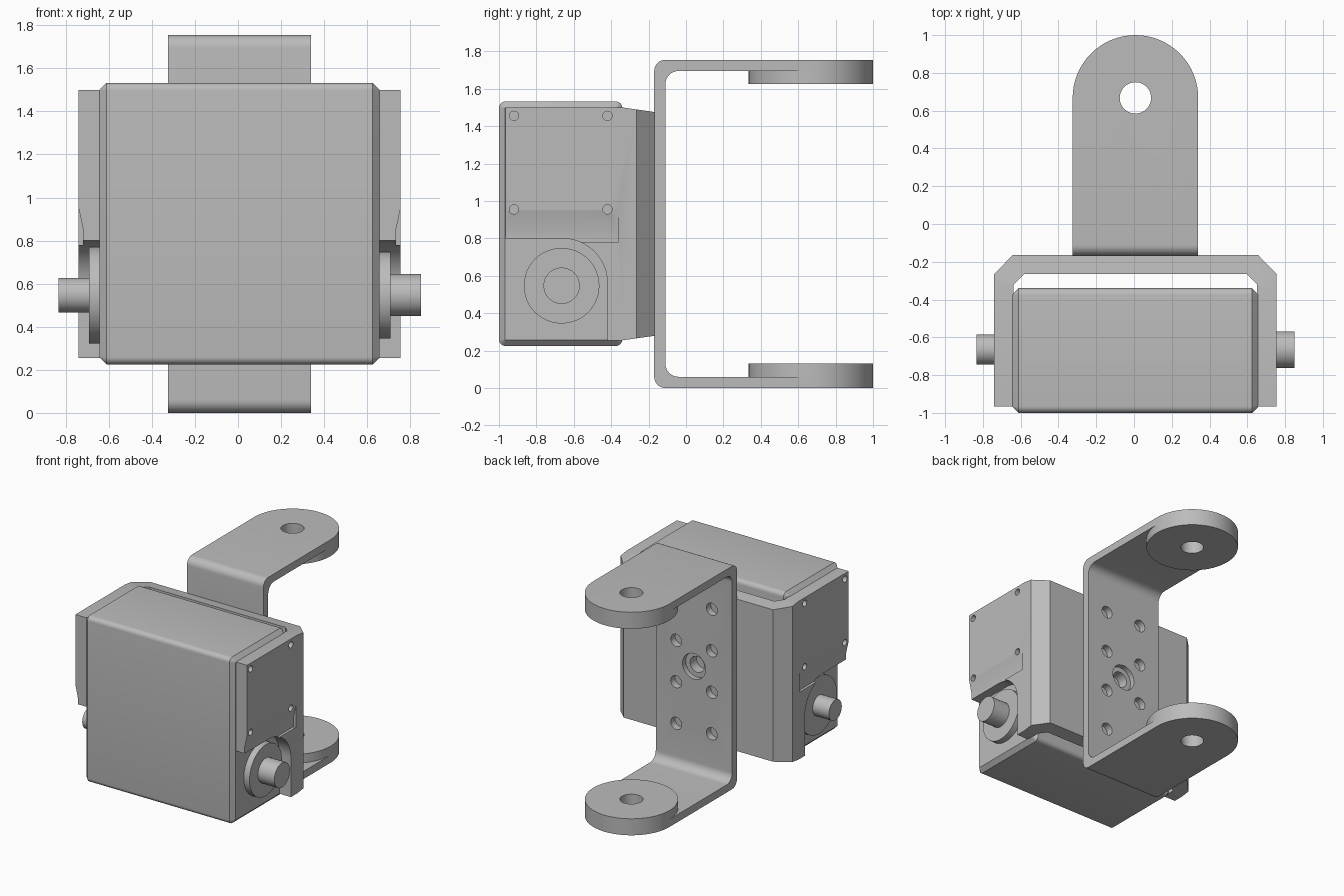
import bpy, bmesh
from math import sin, cos, pi, radians

cube = bpy.data.objects.get("Cube")
if cube:
    bpy.data.objects.remove(cube, do_unlink=True)

grey = bpy.data.materials.new("plain grey")
grey.use_nodes = True
COLOUR = (0.5, 0.5, 0.5, 1)
grey.diffuse_color = COLOUR
grey.node_tree.nodes["Principled BSDF"].inputs["Base Color"].default_value = COLOUR

CX, CZ = 0.0075, 0.8775      # symmetry centre
AXLE_Y, AXLE_Z = -0.665, 0.547


def arc(u, v, r, start, end, n=12):
    """Points on an arc, angles in degrees."""
    angles = [radians(start + (end - start) * i / n) for i in range(n + 1)]
    return [(u + r * cos(a), v + r * sin(a)) for a in angles]


def prism(name, axis, points, low, high):
    """Extrude a 2D outline along an axis: x takes (y,z), y takes (x,z), z takes (x,y)."""
    place = {"x": lambda u, v, w: (w, u, v),
             "y": lambda u, v, w: (u, w, v),
             "z": lambda u, v, w: (u, v, w)}[axis]
    bm = bmesh.new()
    rings = [[bm.verts.new(place(u, v, w)) for u, v in points] for w in (low, high)]
    n = len(points)
    for ring in rings:
        bm.faces.new(ring)
    for i in range(n):
        j = (i + 1) % n
        bm.faces.new((rings[0][i], rings[0][j], rings[1][j], rings[1][i]))
    bmesh.ops.recalc_face_normals(bm, faces=bm.faces)
    mesh = bpy.data.meshes.new(name)
    bm.to_mesh(mesh)
    bm.free()
    mesh.materials.append(grey)
    ob = bpy.data.objects.new(name, mesh)
    bpy.context.collection.objects.link(ob)
    return ob


def cylinder(name, axis, u, v, r, low, high, n=48):
    return prism(name, axis, arc(u, v, r, 0, 360, n)[:-1], low, high)


def activate(ob):
    bpy.ops.object.select_all(action="DESELECT")
    ob.select_set(True)
    bpy.context.view_layer.objects.active = ob


def combine(ob, tool, operation="DIFFERENCE"):
    """Apply a boolean and discard the tool."""
    activate(ob)
    mod = ob.modifiers.new("cut", "BOOLEAN")
    mod.operation, mod.object, mod.solver = operation, tool, "EXACT"
    bpy.ops.object.modifier_apply(modifier=mod.name)
    bpy.data.objects.remove(tool, do_unlink=True)


# Motor body: rounded along x, chamfered ends
R = 0.035
outline = (arc(-1 + R, 0.225 + R, R, 180, 270, 6) + arc(-0.34 - R, 0.225 + R, R, 270, 360, 6)
           + arc(-0.34 - R, 1.532 - R, R, 0, 90, 6) + arc(-1 + R, 1.532 - R, R, 90, 180, 6))
body = prism("motor_body", "x", outline, CX - 0.65, CX + 0.65)
activate(body)
bevel = body.modifiers.new("end chamfer", "BEVEL")
bevel.width, bevel.segments, bevel.limit_method = 0.032, 1, "ANGLE"
bevel.angle_limit = radians(60)
bpy.ops.object.modifier_apply(modifier=bevel.name)

# Housing: U-shaped plan trimmed by the side outline with its axle notch
half = [(0.7475, -0.965), (0.7475, -0.265), (0.65, -0.165)]
inner = [(0.59, -0.265), (0.645, -0.32), (0.645, -0.965)]
plan = half + [(-x, y) for x, y in reversed(half)]
plan += [(-x, y) for x, y in reversed(inner)] + inner
housing = prism("housing", "z", [(x + CX, y) for x, y in plan], 0.1, 1.7)
side = [(-1.1, 1.5), (-0.34, 1.5), (-0.1, 1.466), (-0.1, 0.289), (-0.34, 0.255),
        (-0.42, 0.255)] + arc(-0.66, 0.56, 0.24, 0, 90) + [(-1.1, 0.8)]
combine(housing, prism("trim", "x", side, -1, 1), "INTERSECT")

for s in (-1, 1):
    # Tapered relief above each notch
    wedge = [(0.7475, 0.95), (0.8, 0.95), (0.8, 0.78), (0.726, 0.78), (0.726, 0.85)]
    combine(housing, prism("relief", "y", [(CX + s * x, z) for x, z in wedge], -1.1, -0.36))
    # Screw recesses
    for y in (-0.92, -0.42):
        for z in (0.955, 1.455):
            ends = sorted((CX + s * 0.715, CX + s * 0.8))
            combine(housing, cylinder("screw", "x", y, z, 0.025, *ends, n=20))

# Axles with their hubs
for name, s, hub_r, axle_r in (("left", 1, 0.202, 0.097), ("right", -1, 0.225, 0.08)):
    for part, r, reach in (("hub", hub_r, 0.7), ("axle", axle_r, 0.842)):
        ends = sorted((CX + s * 0.6, CX + s * reach))
        cylinder(f"{name}_{part}", "x", AXLE_Y, AXLE_Z, r, *ends)

# Fork bracket: bent strip with rounded ends
TOP, T, BACK = 1.755, 0.06, -0.17
IR = 0.07
strip = (arc(BACK + T, T, T, 270, 180, 8) + arc(BACK + T, TOP - T, T, 180, 90, 8)
         + [(1.1, TOP), (1.1, TOP - T)]
         + arc(BACK + T + IR, TOP - T - IR, IR, 90, 180, 8)
         + arc(BACK + T + IR, T + IR, IR, 180, 270, 8) + [(1.1, T), (1.1, 0)])
fork = prism("fork_bracket", "x", strip, -0.6, 0.6)
W, EYE_Y = 0.3325, 0.6675
rounded = [(CX - W, -0.3), (CX + W, -0.3)] + arc(CX, EYE_Y, W, 0, 180, 32)
combine(fork, prism("trim", "z", rounded, -0.2, 2), "INTERSECT")
combine(fork, cylinder("eye", "z", CX, EYE_Y, 0.083, -0.2, 2))

# Bosses under each eye
for name, low, high in (("upper_boss", TOP - 0.13, TOP - T), ("lower_boss", T, 0.13)):
    boss = cylinder(name, "z", CX, EYE_Y, W, low, high, n=64)
    combine(boss, cylinder("eye", "z", CX, EYE_Y, 0.083, -0.2, 2))

# Mounting holes and stepped centre hole in the fork's back plate
for x in (-0.155, 0.155):
    for z in (-0.49, -0.163, 0.163, 0.49):
        combine(fork, cylinder("hole", "y", CX + x, CZ + z, 0.048, -0.3, 0, n=24))
combine(fork, cylinder("hole", "y", CX, CZ, 0.1, -0.3, 0, n=32))
washer = cylinder("centre_ring", "y", CX, CZ, 0.1, BACK, BACK + 0.02, n=32)
combine(washer, cylinder("hole", "y", CX, CZ, 0.062, -0.3, 0, n=32))
combine(housing, cylinder("hole", "y", CX, CZ, 0.062, -0.23, 0, n=32))

# Smooth the round surfaces, keep edges sharp
for ob in list(bpy.context.collection.objects):
    if ob.type == "MESH" and grey.name in ob.data.materials:
        activate(ob)
        bpy.ops.object.shade_smooth_by_angle(angle=radians(28))
